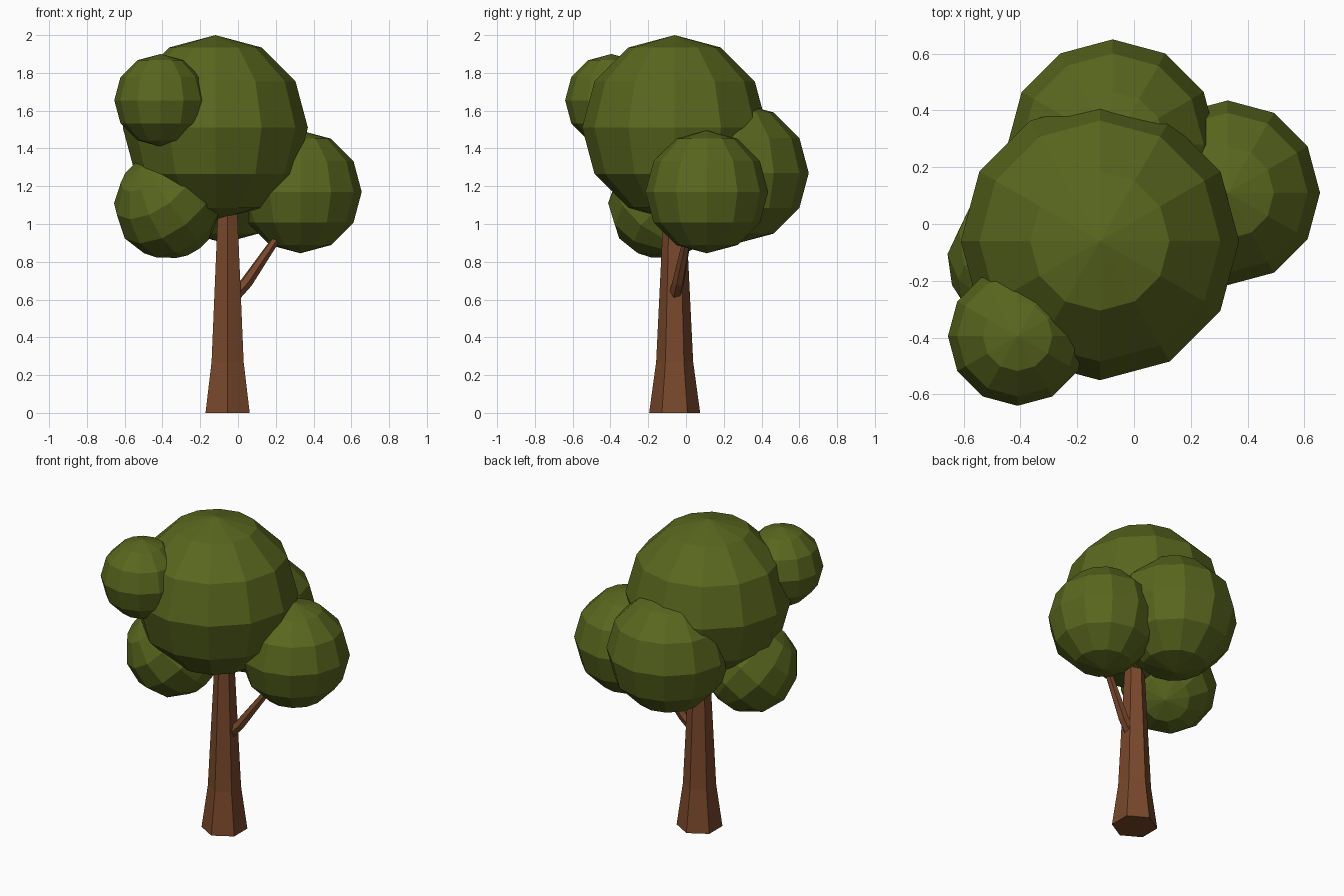
import bpy, bmesh
from math import sin, cos, pi
from mathutils import Vector

if "Cube" in bpy.data.objects:
    bpy.data.objects.remove(bpy.data.objects["Cube"])


def material(name, rgb):
    m = bpy.data.materials.new(name)
    m.diffuse_color = (*rgb, 1)
    m.use_nodes = True
    m.node_tree.nodes["Principled BSDF"].inputs["Base Color"].default_value = m.diffuse_color
    return m


LEAF = material("leaf_green", (0.10, 0.135, 0.013))
BARK = material("bark_brown", (0.19, 0.065, 0.025))


def foliage(name, center, radius, axis=None):
    # low-poly ball, 12 sides by 6 rings, optionally tilted
    bpy.ops.mesh.primitive_uv_sphere_add(segments=12, ring_count=6, radius=radius, location=center)
    ob = bpy.context.object
    ob.name = name
    if axis:
        ob.rotation_euler = Vector(axis).to_track_quat('Z', 'Y').to_euler()
    ob.data.materials.append(LEAF)


def limb(name, points, radii, u, v, sides=6):
    # tapered polygonal tube; u and v span the cross-section
    bm = bmesh.new()
    u, v = Vector(u).normalized(), Vector(v).normalized()
    rings = []
    for p, r in zip(points, radii):
        rings.append([bm.verts.new(Vector(p) + r * (cos(2 * pi * i / sides) * u + sin(2 * pi * i / sides) * v))
                      for i in range(sides)])
    for a, b in zip(rings, rings[1:]):
        for i in range(sides):
            j = (i + 1) % sides
            bm.faces.new((a[i], a[j], b[j], b[i]))
    bm.faces.new(rings[0])
    bm.faces.new(rings[-1])
    bmesh.ops.recalc_face_normals(bm, faces=bm.faces)
    me = bpy.data.meshes.new(name)
    bm.to_mesh(me)
    bm.free()
    me.materials.append(BARK)
    bpy.context.collection.objects.link(bpy.data.objects.new(name, me))


# Trunk with flared base, corners facing front and back
limb("trunk", [(-0.055, -0.06, z) for z in (0, 0.27, 1.05, 1.2)],
     (0.135, 0.098, 0.06, 0.055), (0, 1, 0), (-1, 0, 0))

# Side branch rising into the right foliage
d = Vector((0.2, 0.06, 0.29)).normalized()
side = d.cross(Vector((0, 0, 1))).normalized()
limb("side_branch", [(-0.03, -0.06, 0.61), (0.045, -0.042, 0.69), (0.25, 0.02, 0.99)],
     (0.036, 0.033, 0.019), side, side.cross(d))

# Foliage balls
foliage("main_foliage", (-0.12, -0.06, 1.51), 0.49)
foliage("back_foliage", (-0.075, 0.28, 1.27), 0.37)
foliage("right_foliage", (0.33, 0.11, 1.17), 0.325)
foliage("front_left_foliage", (-0.41, -0.395, 1.655), 0.245)
foliage("lower_left_foliage", (-0.375, -0.13, 1.095), 0.283, (-0.5, -0.48, 0.71))
